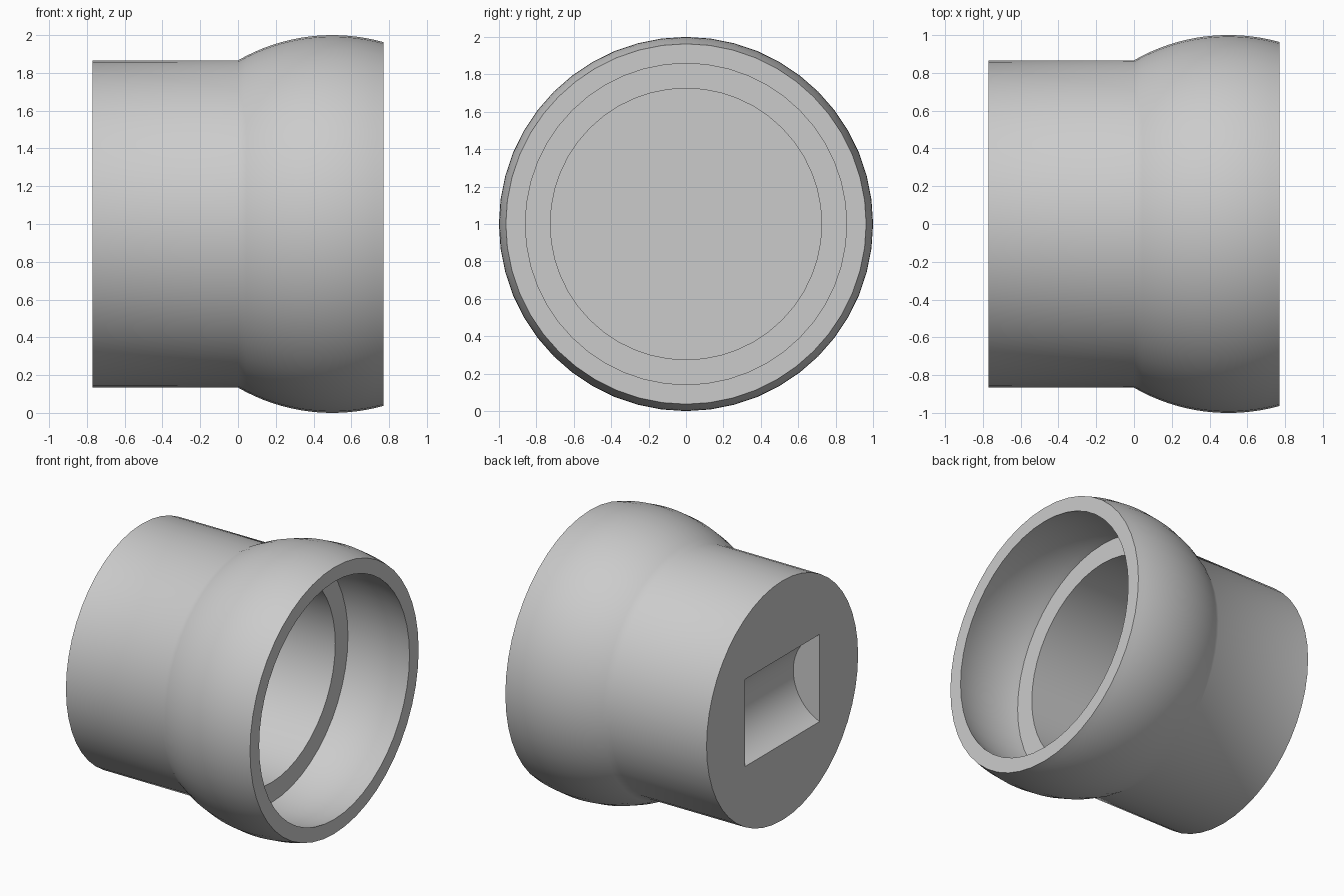
import bpy, bmesh
from math import acos, sin, cos, pi, radians
from mathutils import Matrix, Vector

if "Cube" in bpy.data.objects:
    bpy.data.objects.remove(bpy.data.objects["Cube"], do_unlink=True)

SEGMENTS = 48
HALF = 0.77             # half of the length along x
BALL_X = 0.5            # centre of the spherical bell
PIPE_R, BORE_R = 0.865, 0.725
LEDGE_X, FLOOR_X = 0.27, -0.46


def arc(radius, x_start, x_end, steps):
    """Points (x, r) on the bell's circle between two x positions."""
    a, b = acos((x_start - BALL_X) / radius), acos((x_end - BALL_X) / radius)
    angles = [a + (b - a) * i / steps for i in range(steps + 1)]
    return [(BALL_X + radius * cos(t), radius * sin(t)) for t in angles]


def make_object(name, bm):
    mesh = bpy.data.meshes.new(name)
    bm.to_mesh(mesh)
    bm.free()
    obj = bpy.data.objects.new(name, mesh)
    bpy.context.collection.objects.link(obj)
    return obj


# Single grey material
grey = bpy.data.materials.new("light_grey")
grey.use_nodes = True
colour = (0.6, 0.6, 0.6, 1)
grey.diffuse_color = colour
grey.node_tree.nodes["Principled BSDF"].inputs["Base Color"].default_value = colour

# Socket body: pipe, bell, rim, hollow bell, ledge and bore, turned about x
profile = [(-HALF, PIPE_R)]
profile += arc(1.0, 0, HALF, 16)
profile += arc(0.9, HALF, LEDGE_X, 12)
profile += [(LEDGE_X, BORE_R), (FLOOR_X, BORE_R)]

bm = bmesh.new()
verts = [bm.verts.new((x, 0, r)) for x, r in profile]
edges = [bm.edges.new(pair) for pair in zip(verts, verts[1:])]
bmesh.ops.spin(bm, geom=verts + edges, cent=(0, 0, 0), axis=(1, 0, 0),
               angle=2 * pi, steps=SEGMENTS)
bmesh.ops.remove_doubles(bm, verts=bm.verts, dist=0.0001)
# Closed pipe end and bore floor
bmesh.ops.holes_fill(bm, edges=[e for e in bm.edges if e.is_boundary], sides=0)
bmesh.ops.translate(bm, verts=bm.verts, vec=Vector((0, 0, 1)))
bmesh.ops.recalc_face_normals(bm, faces=bm.faces)
body = make_object("socket_body", bm)
body.data.materials.append(grey)

# Rounded pocket sunk into the closed end
bm = bmesh.new()
bmesh.ops.create_cone(
    bm, cap_ends=True, segments=64, radius1=0.341, radius2=0.341, depth=0.85,
    matrix=Matrix.Translation((-0.901, 0, 1)) @ Matrix.Rotation(pi / 2, 4, "X"))
cutter = make_object("pocket_cutter", bm)
cutter.data.materials.append(grey)
cutter.hide_render = True

cut = body.modifiers.new("pocket", "BOOLEAN")
cut.operation = "DIFFERENCE"
cut.solver = "EXACT"
cut.object = cutter

bpy.ops.object.select_all(action="DESELECT")
body.select_set(True)
bpy.context.view_layer.objects.active = body
bpy.ops.object.modifier_apply(modifier=cut.name)
bpy.data.objects.remove(cutter, do_unlink=True)
bpy.ops.object.shade_smooth_by_angle(angle=radians(35))
